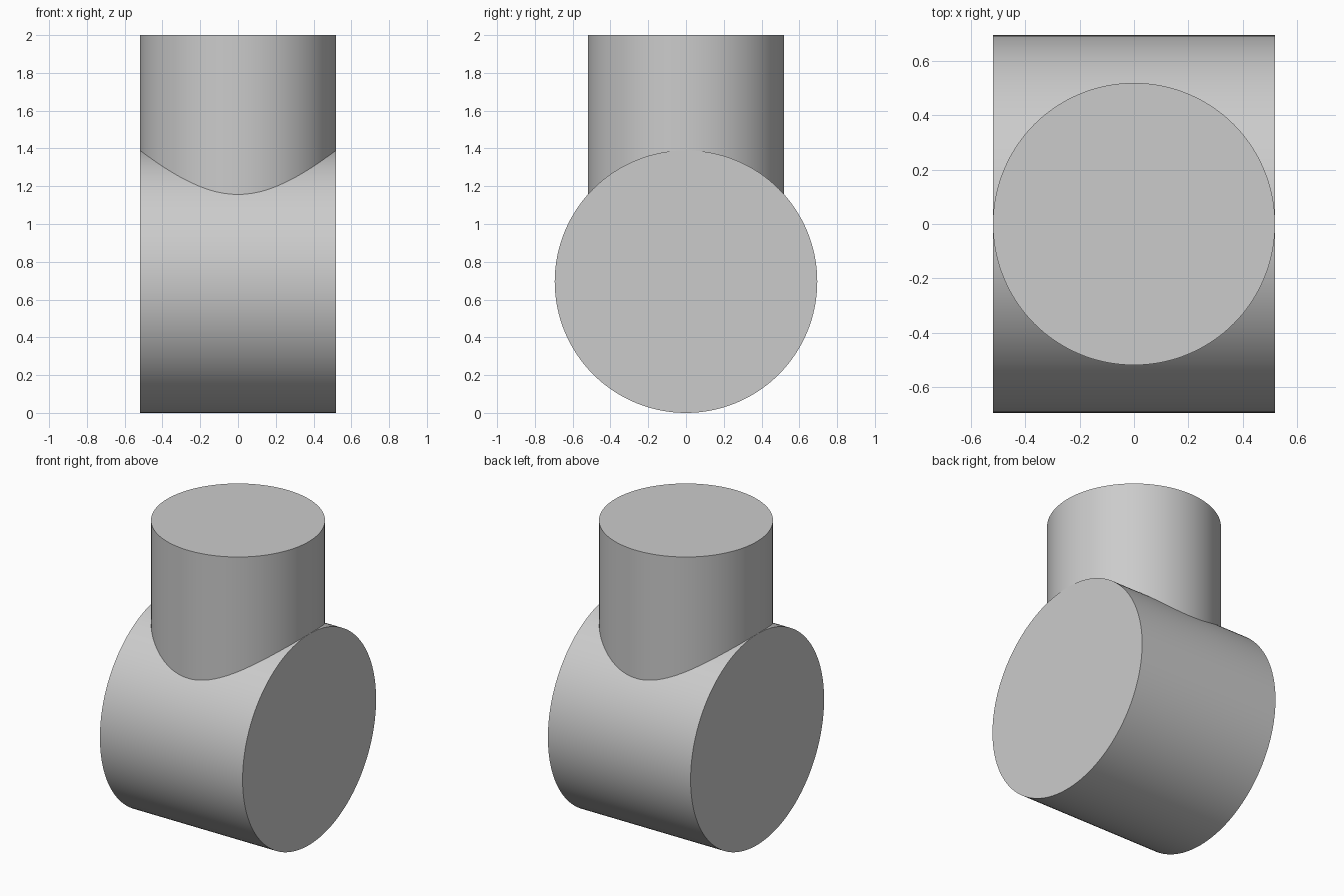
import bpy
import math

default = bpy.data.objects.get("Cube")
if default:
    bpy.data.objects.remove(default, do_unlink=True)

# Single plain grey
grey = bpy.data.materials.new("light_grey")
grey.use_nodes = True
colour = (0.6, 0.6, 0.6, 1)
grey.diffuse_color = colour
grey.node_tree.nodes["Principled BSDF"].inputs["Base Color"].default_value = colour

BARREL_RADIUS = 0.695
POST_RADIUS = 0.52
TOP = 2.0
POST_BASE = 1.1  # buried inside the barrel


def cylinder(name, radius, length, z, rotation=(0, 0, 0)):
    bpy.ops.mesh.primitive_cylinder_add(
        vertices=128, radius=radius, depth=length,
        location=(0, 0, z), rotation=rotation)
    part = bpy.context.object
    part.name = name
    part.data.materials.append(grey)
    bpy.ops.object.transform_apply(location=False, rotation=True, scale=False)
    bpy.ops.object.shade_smooth_by_angle(angle=math.radians(30))
    return part


# Horizontal barrel lying along x, as long as the post is wide
cylinder("horizontal_barrel", BARREL_RADIUS, 2 * POST_RADIUS, BARREL_RADIUS,
         (0, math.pi / 2, 0))

# Upright post rising from the barrel, a hair narrower to stay inside its ends
cylinder("upright_post", POST_RADIUS - 0.0005, TOP - POST_BASE,
         (TOP + POST_BASE) / 2)
